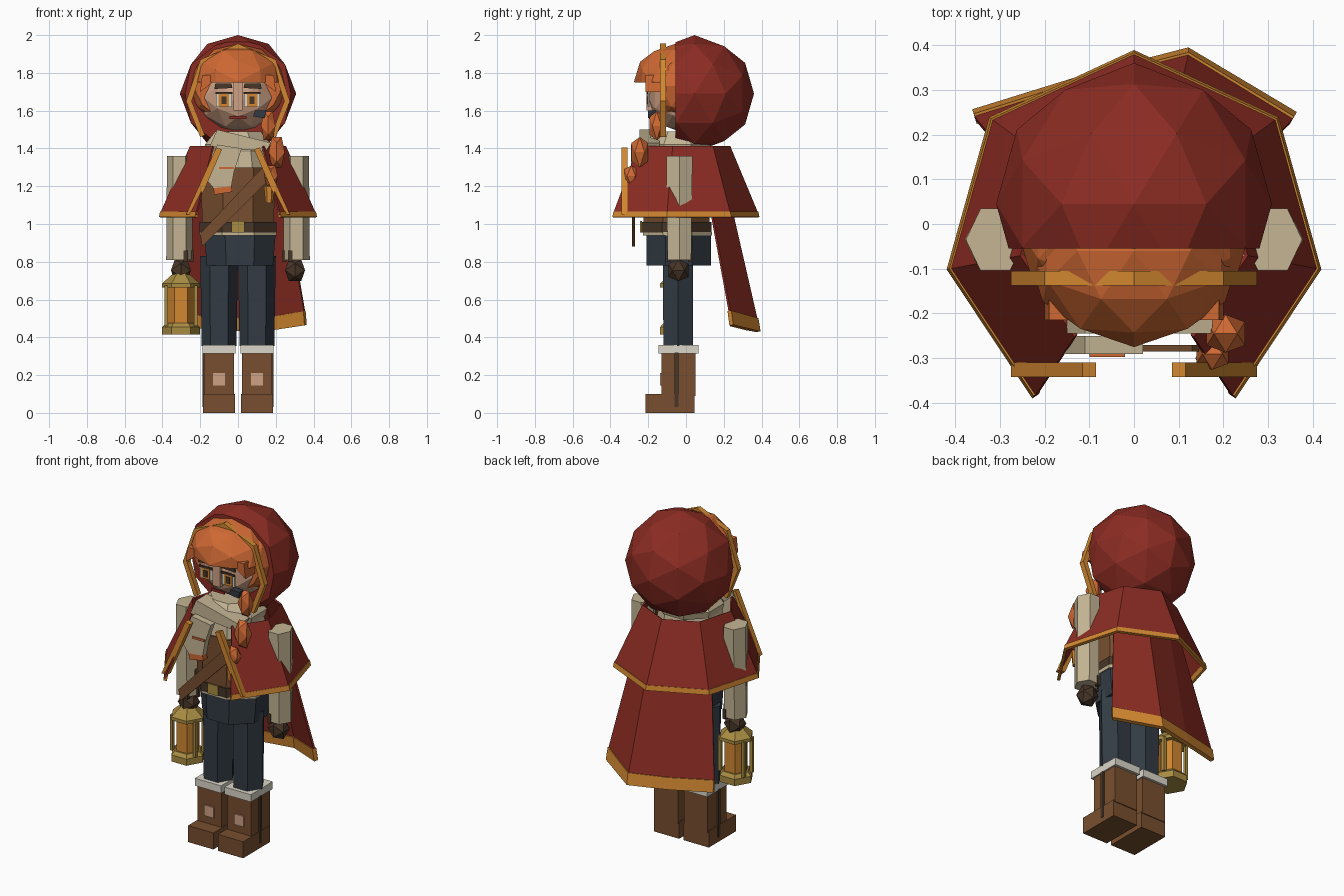
import bpy, bmesh, math
from mathutils import Matrix, Vector

if "Cube" in bpy.data.objects:
    bpy.data.objects.remove(bpy.data.objects["Cube"])


def mat(name, *srgb):
    m = bpy.data.materials.new(name)
    m.diffuse_color = [((c + 0.055) / 1.055) ** 2.4 for c in srgb] + [1]
    m.use_nodes = True
    m.node_tree.nodes["Principled BSDF"].inputs["Base Color"].default_value = m.diffuse_color
    return m


RED = mat("cloak_red", 0.545, 0.172, 0.135)
GOLD = mat("trim_gold", 0.82, 0.53, 0.19)
BRASS = mat("brass", 0.66, 0.55, 0.26)
HAIR = mat("hair_orange", 0.81, 0.41, 0.20)
CREAM = mat("cloth_cream", 0.77, 0.71, 0.58)
SKIN = mat("skin", 0.81, 0.63, 0.52)
BROWN = mat("leather_brown", 0.47, 0.31, 0.185)
DARK = mat("dark_brown", 0.28, 0.21, 0.155)
NAVY = mat("trouser_navy", 0.195, 0.23, 0.265)
WHITE = mat("fur_white", 0.86, 0.84, 0.79)


def finish(name, bm, m, thick=0):
    bmesh.ops.recalc_face_normals(bm, faces=bm.faces)
    me = bpy.data.meshes.new(name)
    bm.to_mesh(me)
    bm.free()
    me.materials.append(m)
    ob = bpy.data.objects.new(name, me)
    bpy.context.collection.objects.link(ob)
    if thick:
        s = ob.modifiers.new("thickness", 'SOLIDIFY')
        s.thickness, s.offset = thick, 0
    return ob


def loft(name, rings, m, closed=True, thick=0):
    """Skin between rings of points; closed rings are capped."""
    bm = bmesh.new()
    rows = [[bm.verts.new(p) for p in r] for r in rings]
    n = len(rows[0])
    for a, b in zip(rows, rows[1:]):
        for i in range(n if closed else n - 1):
            j = (i + 1) % n
            bm.faces.new((a[i], a[j], b[j], b[i]))
    if closed:
        bm.faces.new(rows[0])
        bm.faces.new(rows[-1])
    return finish(name, bm, m, thick)


def tube(name, n, x, y, rows, m, turn=0.0):
    """Upright n-sided solid; rows are (z, rx, ry)."""
    rings = []
    for z, rx, ry in rows:
        rings.append([(x + rx * math.cos(math.tau * (i + turn) / n),
                       y + ry * math.sin(math.tau * (i + turn) / n), z) for i in range(n)])
    return loft(name, rings, m)


def box(name, x0, x1, y0, y1, z0, z1, m):
    ring = [(x0, y0), (x1, y0), (x1, y1), (x0, y1)]
    return loft(name, [[(x, y, z) for x, y in ring] for z in (z0, z1)], m)


# Turns an icosphere so that it mirrors across all three axes
ALIGN = Matrix.Rotation(math.radians(-31.717), 4, 'Y')


def ball(name, c, r, m, sub=2, cut=None):
    """Faceted ball; cut = (point, normal) removes the side behind the plane."""
    bm = bmesh.new()
    bmesh.ops.create_icosphere(bm, subdivisions=sub, radius=1,
                               matrix=Matrix.Translation(c) @ Matrix.Diagonal((*r, 1)) @ ALIGN)
    if cut:
        geom = bm.verts[:] + bm.edges[:] + bm.faces[:]
        bmesh.ops.bisect_plane(bm, geom=geom, plane_co=cut[0], plane_no=cut[1], clear_inner=True)
        bmesh.ops.holes_fill(bm, edges=[e for e in bm.edges if e.is_boundary])
    return finish(name, bm, m)


def slab(name, outline, y0, y1, m):
    """Front-facing plate from an (x, z) outline."""
    return loft(name, [[(x, y, z) for x, z in outline] for y in (y0, y1)], m)


# Legs, boots, arms and gloves
for side, s in (("left", -1), ("right", 1)):
    x = 0.1 * s
    box(side + "_boot_foot", x - .085, x + .085, -.215, .045, 0, .1, BROWN)
    box(side + "_boot_shaft", x - .08, x + .08, -.13, .05, .09, .33, BROWN)
    box(side + "_boot_patch", x - .032, x + .032, -.137, -.128, .145, .21, SKIN)
    box(side + "_boot_strap", x + s * .08, x + s * .089, -.06, -.04, .03, .32, DARK)
    box(side + "_boot_fur", x - .088, x + .088, -.145, .065, .315, .36, WHITE)
    tube(side + "_leg", 6, x, -.042, [(.355, .092, .09), (.83, .1, .092)], NAVY)
    ax = 0.31 * s
    tube(side + "_sleeve", 6, ax, -.035, [(.81, .07, .072), (1.36, .066, .08)], CREAM)
    for k in range(3):
        a = math.tau * (k - 1) / 6 + (0 if s < 0 else math.pi)
        tx, ty = ax + .064 * math.cos(a), -.035 + .064 * math.sin(a)
        box(side + "_cuff_tooth_%d" % (k + 1), tx - .011, tx + .011, ty - .011, ty + .011, .80, .86, DARK)
    ball(side + "_glove", (ax - s * .008, -.04, .755), (.062, .062, .068), DARK, 1)

# Hips, torso, belt
tube("hips", 8, 0.01, -.038, [(.78, .19, .185), (.95, .205, .185)], NAVY, .5)
tube("shirt_hem", 8, 0, -.045, [(.938, .222, .198), (.957, .222, .198)], CREAM, .5)
tube("belt", 8, 0, -.05, [(.955, .22, .2), (1.01, .22, .2)], DARK, .5)
tube("jerkin", 8, 0, -.05, [(1.0, .205, .19), (1.3, .215, .19)], BROWN, .5)
tube("chest", 8, 0, -.05, [(1.29, .2, .18), (1.42, .17, .16)], CREAM, .5)
box("buckle", -.035, .035, -.243, -.234, .955, 1.015, BRASS)
slab("shoulder_strap", [(-.2, .95), (-.19, .88), (.17, 1.24), (.13, 1.3)], -.285, -.27, BROWN)

# Scarf with striped tail
tube("scarf", 8, 0, -.045, [(1.38, .18, .18), (1.42, .19, .19), (1.49, .13, .13)], CREAM, .5)
slab("scarf_front", [(-.15, 1.41), (.15, 1.385), (.175, 1.43), (-.11, 1.5)], -.245, -.14, CREAM)
slab("scarf_tail", [(-.18, 1.25), (-.11, 1.42), (.02, 1.40), (-.02, 1.28), (-.035, 1.2), (-.13, 1.19)],
     -.29, -.25, CREAM)
slab("scarf_stripe", [(-.125, 1.155), (-.03, 1.17), (-.035, 1.2), (-.13, 1.19)], -.29, -.25, HAIR)
slab("scarf_stripe_upper", [(-.1, 1.29), (-.02, 1.29), (-.02, 1.302), (-.1, 1.302)],
     -.297, -.289, HAIR)

# Shoulder mantle, open at the front, with gold hem and edges
half_hem = [(.22, -.385), (.41, -.1), (.317, .233), (0, .38)]
half_top = [(.13, -.25), (.25, -.07), (.19, .14), (0, .23)]


def full(half):
    return half + [(-x, y) for x, y in half[-2::-1]]


hem, top = full(half_hem), full(half_top)
loft("mantle", [[(x, y, 1.05) for x, y in hem], [(x, y, 1.41) for x, y in top]],
     RED, False, .01)
loft("mantle_trim", [[(x, y, 1.035) for x, y in hem], [(x * .985, y * .985, 1.065) for x, y in hem]],
     GOLD, False, .018)
for side, s in (("left", -1), ("right", 1)):
    slab(side + "_mantle_edge", [(s * .085, 1.395), (s * .115, 1.405), (s * .275, 1.05), (s * .235, 1.05)],
         -.342, -.31, GOLD)

# Long back cape
cape_top = [(-.24, .1, 1.25), (-.1, .17, 1.25), (.08, .2, 1.25), (.23, .1, 1.25)]
cape_low = [(-.355, .235, .53), (-.1, .315, .51), (.12, .372, .5), (.352, .23, .54)]
cape_hem = [(-.358, .245, .46), (-.1, .325, .44), (.12, .383, .43), (.358, .24, .465)]
loft("cape", [cape_top, cape_low], RED, False, .012)
loft("cape_trim", [cape_low, cape_hem], GOLD, False, .024)

# Hood, hair and head
ball("hood", (0, .045, 1.69), (.308, .315, .31), RED, 2, ((0, -.055, 0), (0, 1, 0)))
ball("hair_back", (0, 0, 1.73), (.265, .25, .22), HAIR, 2, ((0, -.115, 0), (0, 1, 0)))
ball("head", (0, -.01, 1.67), (.215, .192, .19), SKIN, 2)
ball("hair_fringe", (0, -.06, 1.755), (.24, .215, .198), HAIR, 2, ((0, -.06, 1.75), (0, 0, 1)))
arc = [(.2, 1.46), (.275, 1.65), (.2, 1.87), (0, 1.955)]
inner = [(.175, 1.47), (.245, 1.65), (.18, 1.845), (0, 1.92)]
slab("hood_trim", full(arc) + full(inner)[::-1], -.137, -.105, GOLD)
for side, s in (("left", -1), ("right", 1)):
    slab(side + "_hair_tip", [(s * .1, 1.79), (s * .19, 1.79), (s * .2, 1.7), (s * .14, 1.745)],
         -.215, -.12, HAIR)

# Face
box("nose", -.025, .025, -.21, -.17, 1.6, 1.76, SKIN)
box("mouth", -.045, .045, -.196, -.187, 1.557, 1.572, RED)
for side, s in (("left", -1), ("right", 1)):
    x = .075 * s
    for part, w, z0, z1, y, m in (("eye_white", .042, 1.62, 1.692, -.196, WHITE),
                                  ("iris", .027, 1.622, 1.69, -.2, GOLD),
                                  ("pupil", .013, 1.635, 1.675, -.204, DARK),
                                  ("lash", .045, 1.688, 1.7, -.204, DARK)):
        box(side + "_" + part, x - w, x + w, y - .004, y + .004, z0, z1, m)
    slab(side + "_brow", [(s * .03, 1.72), (s * .125, 1.715), (s * .12, 1.745), (s * .035, 1.745)],
         -.206, -.197, DARK)

# Braid over the right shoulder
for i, (x, y, z, r, h) in enumerate([(.16, -.155, 1.52, .045, .09), (.205, -.245, 1.38, .05, .095),
                                     (.175, -.29, 1.255, .042, .065)]):
    ball("braid_%d" % (i + 1), (x, y, z), (r, r, h), HAIR, 1)
slab("hair_ribbon", [(.08, 1.57), (.14, 1.56), (.15, 1.6), (.09, 1.6)], -.2, -.16, NAVY)
tube("braid_tie", 6, .165, -.3, [(1.11, .02, .02), (1.2, .028, .028)], GOLD)

# Lantern in the left hand
lx, ly = -.302, -.05
tube("lantern_base", 6, lx, ly, [(.415, .1, .1), (.455, .1, .1), (.475, .08, .08)], BRASS)
tube("lantern_glow", 6, lx, ly, [(.46, .07, .07), (.68, .07, .07)], GOLD)
tube("lantern_cap", 6, lx, ly, [(.665, .1, .1), (.685, .1, .1), (.73, .05, .05), (.76, .02, .02)], BRASS)
for i, (px, py) in enumerate([(-1, -1), (1, -1), (-1, 1), (1, 1)]):
    px, py = lx + .078 * px, ly + .04 * py
    box("lantern_post_%d" % (i + 1), px - .009, px + .009, py - .009, py + .009, .46, .675, BRASS)
